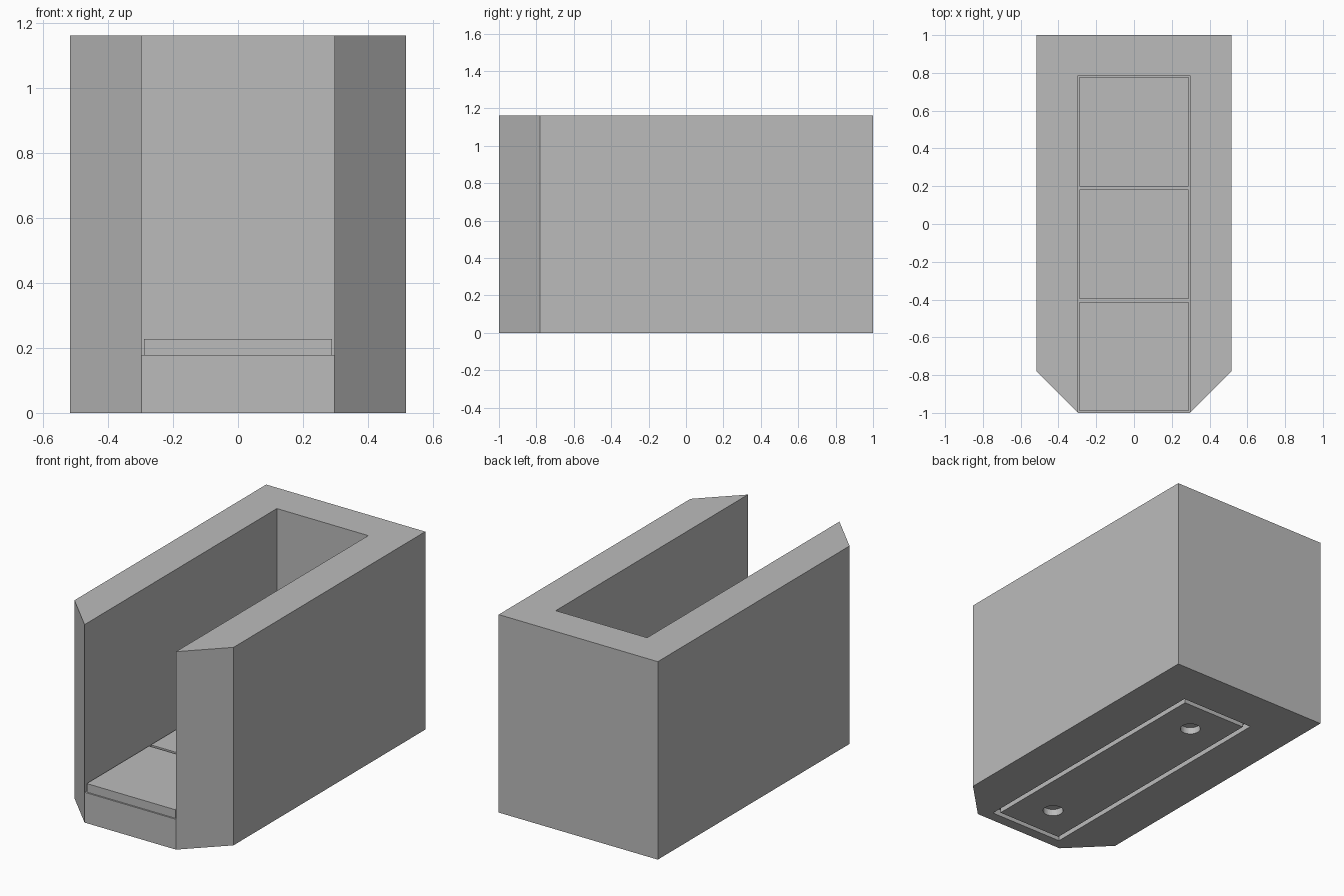
import bpy
import bmesh

default = bpy.data.objects.get("Cube")
if default:
    bpy.data.objects.remove(default, do_unlink=True)

grey = bpy.data.materials.new("plain grey")
grey.use_nodes = True
colour = (0.5, 0.5, 0.5, 1)
grey.diffuse_color = colour
grey.node_tree.nodes["Principled BSDF"].inputs["Base Color"].default_value = colour

HALF_W, HEIGHT = 0.517, 1.163
SLOT_W, FLOOR = 0.297, 0.178      # slot half width and floor height
SLOT_BACK, CHAMFER_Y = 0.785, -0.78
PITCH, MIDDLE = 0.595, -0.107     # tile spacing and centre of the row
RECESS = 0.04


def prism(name, outline, z0, z1):
    """Extrude a flat outline straight up from z0 to z1."""
    bm = bmesh.new()
    base = bm.faces.new([bm.verts.new((x, y, z0)) for x, y in outline])
    top = bmesh.ops.extrude_face_region(bm, geom=[base])["geom"]
    verts = [v for v in top if isinstance(v, bmesh.types.BMVert)]
    bmesh.ops.translate(bm, verts=verts, vec=(0, 0, z1 - z0))
    bmesh.ops.recalc_face_normals(bm, faces=bm.faces)
    mesh = bpy.data.meshes.new(name)
    bm.to_mesh(mesh)
    bm.free()
    mesh.materials.append(grey)
    obj = bpy.data.objects.new(name, mesh)
    bpy.context.collection.objects.link(obj)
    return obj


def rect(w, y0, y1):
    return [(-w, y0), (w, y0), (w, y1), (-w, y1)]


def combine(target, tool, operation="DIFFERENCE"):
    """Apply a boolean and discard the tool object."""
    mod = target.modifiers.new("cut", "BOOLEAN")
    mod.operation, mod.object, mod.solver = operation, tool, "EXACT"
    bpy.context.view_layer.objects.active = target
    bpy.ops.object.modifier_apply(modifier=mod.name)
    bpy.data.objects.remove(tool, do_unlink=True)


# Block with chamfered front corners
body = prism("body", [(-SLOT_W, -1), (SLOT_W, -1), (HALF_W, CHAMFER_Y),
                      (HALF_W, 1), (-HALF_W, 1), (-HALF_W, CHAMFER_Y)], 0, HEIGHT)

# Slot open at the top and front
combine(body, prism("slot_cutter", rect(SLOT_W, -1.2, SLOT_BACK), FLOOR, HEIGHT + 0.2))

# Rectangular groove around the underside panel
groove = prism("groove_cutter", rect(0.24, MIDDLE - 0.83, MIDDLE + 0.83), -0.1, RECESS)
combine(groove, prism("panel_core", rect(0.21, MIDDLE - 0.8, MIDDLE + 0.8), -0.2, 0.2))
combine(body, groove)

# Round holes in the underside panel
for side in (-1, 1):
    bpy.ops.mesh.primitive_cylinder_add(vertices=32, radius=0.056, depth=2 * RECESS,
                                        location=(0, MIDDLE + side * PITCH, 0))
    hole = bpy.context.object
    hole.data.materials.append(grey)
    combine(body, hole)

# Row of square tiles on the slot floor
for i, place in enumerate(("front", "middle", "back")):
    y = MIDDLE + (i - 1) * PITCH
    prism(place + "_tile", rect(0.289, y - 0.289, y + 0.289), FLOOR, 0.228)
